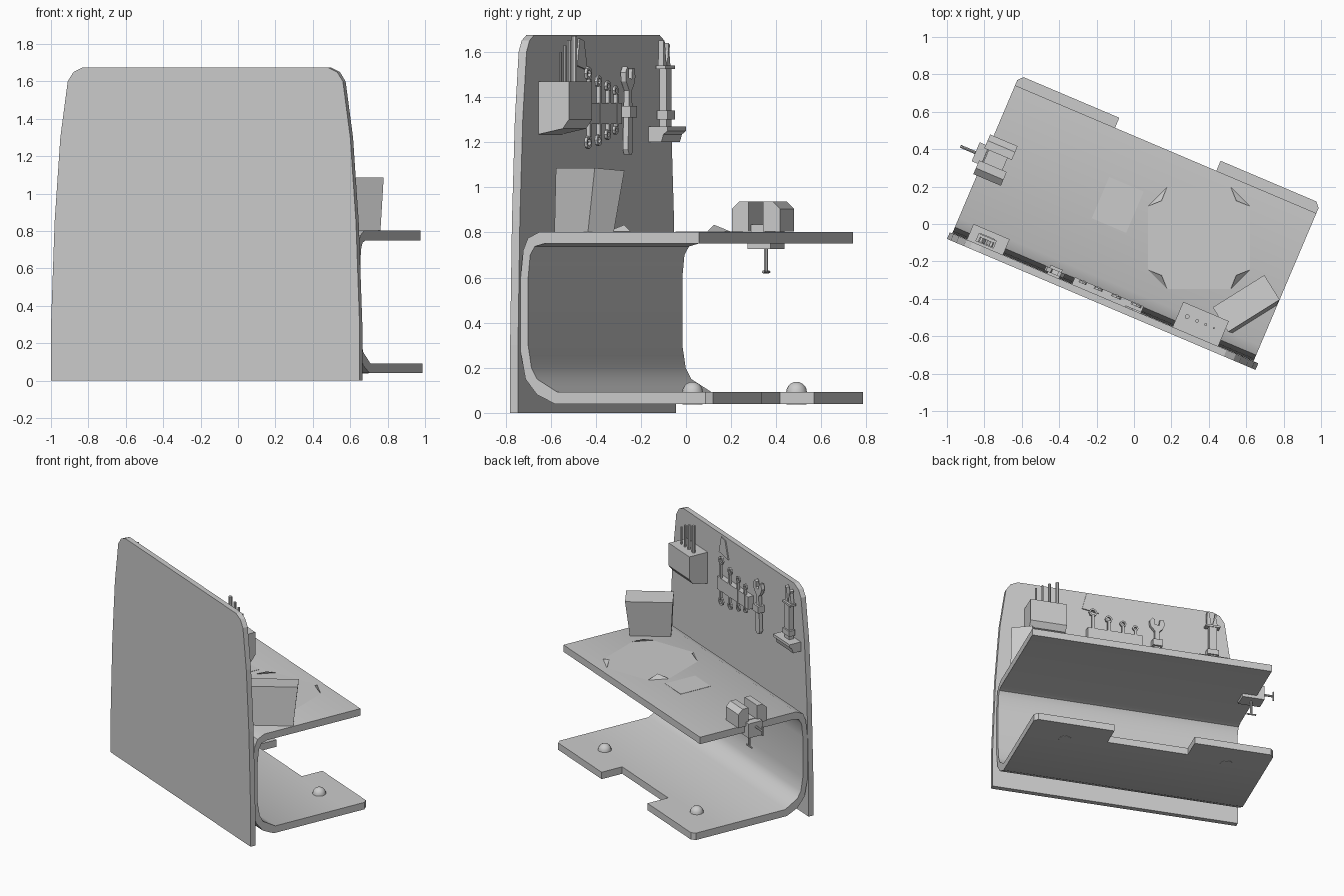
import bpy, bmesh, math
from mathutils import Matrix, Vector

if "Cube" in bpy.data.objects:
    bpy.data.objects.remove(bpy.data.objects["Cube"])

# Whole bench is turned 23 degrees; parts are built in (u along wall, v depth, z)
TURN = Matrix.Rotation(math.radians(-23), 4, 'Z')
WALL = -0.426


def finish(name, bm, smooth=None, turn=TURN):
    bmesh.ops.recalc_face_normals(bm, faces=bm.faces)
    me = bpy.data.meshes.new(name)
    bm.to_mesh(me)
    bm.free()
    me.transform(turn)
    ob = bpy.data.objects.new(name, me)
    bpy.context.collection.objects.link(ob)
    if smooth:
        bpy.ops.object.select_all(action='DESELECT')
        ob.select_set(True)
        bpy.context.view_layer.objects.active = ob
        bpy.ops.object.shade_smooth_by_angle(angle=math.radians(smooth))
    return ob


def prism(name, pts, axis, a, b, smooth=None):
    """Extrude a 2D outline along u, v or z from a to b."""
    place = {'u': lambda p, t: (t, p[0], p[1]),
             'v': lambda p, t: (p[0], t, p[1]),
             'z': lambda p, t: (p[0], p[1], t)}[axis]
    bm = bmesh.new()
    lo = [bm.verts.new(place(p, a)) for p in pts]
    hi = [bm.verts.new(place(p, b)) for p in pts]
    bm.faces.new(lo)
    bm.faces.new(hi)
    n = len(pts)
    for i in range(n):
        bm.faces.new((lo[i], lo[(i + 1) % n], hi[(i + 1) % n], hi[i]))
    return finish(name, bm, smooth)


def box(name, u0, u1, v0, v1, z0, z1):
    return prism(name, [(u0, v0), (u1, v0), (u1, v1), (u0, v1)], 'z', z0, z1)


def rod(name, p, q, r, sides=8):
    p, q = Vector(p), Vector(q)
    d = q - p
    bm = bmesh.new()
    m = Matrix.Translation((p + q) / 2) @ d.to_track_quat('Z', 'Y').to_matrix().to_4x4()
    bmesh.ops.create_cone(bm, cap_ends=True, segments=sides, radius1=r, radius2=r,
                          depth=d.length, matrix=m)
    return finish(name, bm, 40)


def ring(name, u, v, z, R, r):
    bm = bmesh.new()
    n, k = 8, 4
    grid = []
    for i in range(n):
        a = 2 * math.pi * i / n
        row = []
        for j in range(k):
            b = 2 * math.pi * (j + .5) / k
            w = R + r * math.cos(b)
            row.append(bm.verts.new((u + w * math.cos(a), v + r * math.sin(b), z + w * math.sin(a))))
        grid.append(row)
    for i in range(n):
        for j in range(k):
            bm.faces.new((grid[i][j], grid[(i + 1) % n][j],
                          grid[(i + 1) % n][(j + 1) % k], grid[i][(j + 1) % k]))
    return finish(name, bm)


# Tapered front wall panel
half = [(.896, 0), (.896, .3), (.875, .85), (.842, 1.3), (.799, 1.6), (.766, 1.65), (.712, 1.675)]
outline = [(.007 + w, z) for w, z in half] + [(.007 - w, z) for w, z in reversed(half)]
prism("wall_panel", outline, 'v', -.464, WALL)

# C-shaped bench: worktop, curved back and lower shelf
E = .875
outer = [(.434, .802), (-.335, .802), (-.39, .775), (-.413, .72), (-.425, .6), (-.425, .27),
         (-.402, .15), (-.346, .08), (-.26, .04), (.30, .04)]
inner = [(.30, .092), (-.248, .092), (-.346, .15), (-.373, .2), (-.389, .3), (-.389, .6),
         (-.379, .7), (-.357, .738), (-.313, .75), (.434, .75)]
prism("bench_body", outer + inner, 'u', -E, E, 40)

# Notched lip of the lower shelf
lip = [(E, .30), (E, .465), (E - .025, .492), (.294, .492), (.294, .327)]
prism("shelf_lip", lip + [(-u, v) for u, v in reversed(lip)], 'z', .04, .092)

# Domed feet
for i, u in enumerate((-.59, .59)):
    bm = bmesh.new()
    bmesh.ops.create_uvsphere(bm, u_segments=16, v_segments=10, radius=.046,
                              matrix=Matrix.Translation((u, .282, .092)))
    bmesh.ops.bisect_plane(bm, geom=bm.verts[:] + bm.edges[:] + bm.faces[:],
                           plane_co=(0, 0, .092), plane_no=(0, 0, -1), clear_outer=True)
    finish(f"shelf_dome_{i}", bm, 40)
    rod(f"dome_base_{i}", (u, .282, .038), (u, .282, .06), .045, 16)

# Octagonal cloth with curled corners (square to the world axes)
bm = bmesh.new()
h, c = .273, .17
octa = [(h, -c), (h, c), (c, h), (-c, h), (-h, c), (-h, -c), (-c, -h), (c, -h)]
flat = [bm.verts.new((.347 + x, -.075 + y, .804)) for x, y in octa]
bm.faces.new(flat)
for i in (1, 3, 5, 7):
    a, b = flat[i], flat[(i + 1) % 8]
    mid = (a.co + b.co) / 2
    inward = (Vector((.347, -.075, .804)) - mid) * .1
    tip = bm.verts.new(mid + inward + Vector((0, 0, .03)))
    bm.faces.new((a, b, tip))
finish("cloth", bm, turn=Matrix.Identity(4))

# Paper sheet on the worktop
box("paper_sheet", -.22, -.02, -.06, .18, .80, .804)

# Leaning tapered bin
bm = bmesh.new()
bmesh.ops.create_cube(bm, size=1)
for v in bm.verts:
    top = v.co.z > 0
    L, D = (.325, .155) if top else (.28, .135)
    p = Matrix.Rotation(math.radians(32), 3, 'Z') @ Vector((v.co.x * L, v.co.y * D, 0))
    base = Vector((.60, -.425, 1.08)) if top else Vector((.607, -.452, .80))
    v.co = p + base + Vector((0, 0, .012 * -v.co.y if top else 0))
finish("bin", bm, turn=Matrix.Identity(4))

# Clamp-on vise at the worktop end
for i, (v0, v1, s) in enumerate(((-.09, -.01, 1), (.06, .14, -1))):
    a, b = (v0, v1) if s > 0 else (v1, v0)
    prism(f"vise_jaw_{i}", [(a, .805), (b, .805), (b, .938), (a + s * .035, .938), (a, .905)],
          'u', -.895, -.735)
box("vise_bridge", -.87, -.76, -.01, .06, .80, .835)
box("vise_side", -.93, -.876, -.03, .08, .73, .835)
box("vise_foot", -.93, -.77, -.03, .08, .727, .75)
rod("vise_spindle", (-.93, .02, .80), (-1.015, .02, .80), .008)
rod("vise_handle", (-1.012, .02, .765), (-1.012, .02, .835), .006)
rod("clamp_screw", (-.85, .025, .73), (-.85, .025, .625), .009)
rod("clamp_handle", (-.885, .025, .625), (-.815, .025, .625), .006)

# Rod holder with four drivers
prism("rod_holder", [(WALL, 1.235), (-.31, 1.26), (-.28, 1.30), (-.28, 1.47), (WALL, 1.47)],
      'u', .405, .67)
for i, (u, r, z) in enumerate(((.455, .013, 1.67), (.513, .010, 1.65), (.563, .008, 1.63), (.611, .006, 1.60))):
    rod(f"driver_rod_{i}", (u, -.345, 1.40), (u, -.345, z), r)

# Pinned note
prism("pinned_note", [(.13, 1.52), (.25, 1.54), (.22, 1.66), (.17, 1.65)], 'v', WALL, WALL + .008)

# Wrench rack with four ring wrenches
box("wrench_rack", -.18, .22, WALL, -.385, 1.28, 1.375)
for i, (u, z0, z1) in enumerate(((.18, 1.20, 1.505), (.065, 1.21, 1.47), (-.04, 1.235, 1.45), (-.13, 1.255, 1.43))):
    R = .024 - .003 * i
    ring(f"wrench_top_{i}", u, -.395, z1, R, .009)
    ring(f"wrench_bottom_{i}", u, -.395, z0, R, .009)
    box(f"wrench_shaft_{i}", u - .009, u + .009, -.40, -.383, z0 + R, z1 - R)

# Adjustable wrench and its bracket
wrench = [(-.03, 1.17), (-.015, 1.145), (.015, 1.145), (.03, 1.17), (.024, 1.27), (.016, 1.43),
          (.05, 1.47), (.055, 1.51), (.035, 1.535), (.018, 1.525), (.02, 1.485), (-.015, 1.48),
          (-.02, 1.525), (-.045, 1.53), (-.055, 1.49), (-.04, 1.455), (-.016, 1.43), (-.024, 1.27)]
prism("adjustable_wrench", [(u - .29, z) for u, z in wrench], 'v', -.415, -.39)
box("wrench_bracket", -.325, -.255, WALL, -.375, 1.31, 1.36)

# Hanging caliper on a curved ledge
prism("caliper_ledge", [(WALL, 1.20), (-.365, 1.20), (-.355, 1.235), (-.335, 1.25), (-.335, 1.27), (WALL, 1.27)],
      'u', -.79, -.58)
box("caliper_beam", -.72, -.665, -.41, -.375, 1.27, 1.53)
box("caliper_slider", -.735, -.65, -.415, -.365, 1.30, 1.34)
box("caliper_bar", -.745, -.64, -.415, -.37, 1.525, 1.54)
for i, s in enumerate((-1, 1)):
    u = -.69 + s * .022
    prism(f"caliper_jaw_{i}", [(u - .018, 1.54), (u + .018, 1.54), (u + s * .014, 1.64 + .01 * s), (u, 1.64)],
          'v', -.41, -.385)
